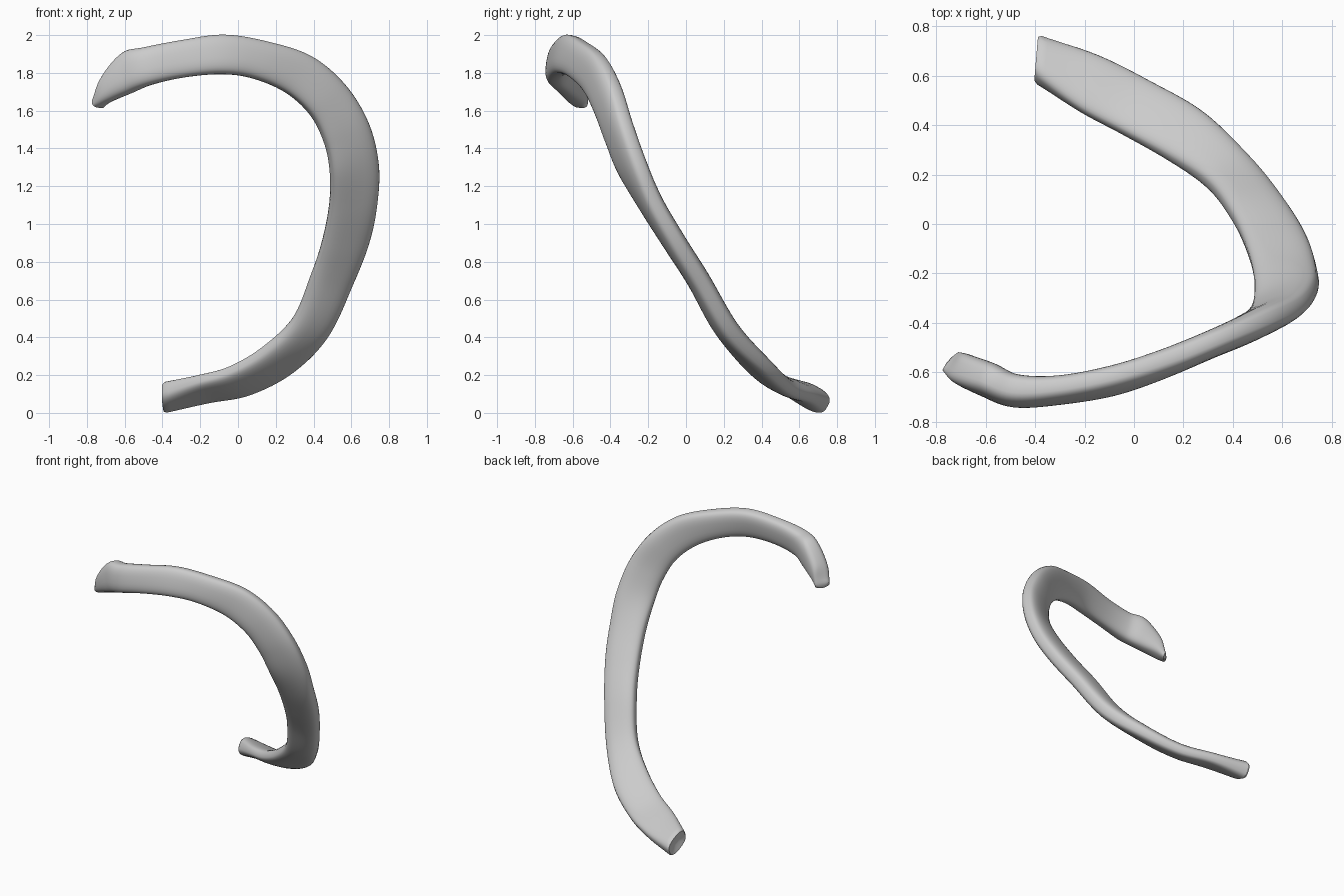
import bpy
import bmesh
from math import cos, sin, pi, copysign
from mathutils import Vector

SIDES = 32
STEPS = 8

default_cube = bpy.data.objects.get("Cube")
if default_cube:
    bpy.data.objects.remove(default_cube, do_unlink=True)

# Stations along the bone: inner edge, outer edge, thickness
STATIONS = [
    ((-.735, -.565, 1.615), (-.745, -.55, 1.66), .1),
    ((-.675, -.595, 1.648), (-.712, -.58, 1.78), .13),
    ((-.58, -.645, 1.69), (-.605, -.615, 1.905), .14),
    ((-.47, -.69, 1.735), (-.49, -.66, 1.935), .13),
    ((-.3, -.69, 1.775), (-.31, -.655, 1.97), .11),
    ((-.1, -.66, 1.795), (-.08, -.61, 2), .11),
    ((.07, -.6, 1.775), (.15, -.54, 1.965), .11),
    ((.25, -.52, 1.7), (.38, -.45, 1.89), .11),
    ((.385, -.455, 1.58), (.56, -.375, 1.74), .12),
    ((.46, -.395, 1.43), (.685, -.315, 1.54), .12),
    ((.49, -.33, 1.28), (.74, -.24, 1.32), .12),
    ((.485, -.21, 1.1), (.735, -.16, 1.11), .12),
    ((.445, -.075, .9), (.695, -.05, .91), .12),
    ((.385, .045, .72), (.61, .085, .69), .12),
    ((.29, .165, .49), (.48, .25, .42), .12),
    ((.13, .27, .33), (.29, .44, .23), .11),
    ((-.05, .37, .225), (.07, .57, .115), .1),
    ((-.22, .46, .175), (-.15, .68, .075), .1),
    ((-.39, .575, .13), (-.375, .75, .035), .13),
]


def make_material(name, color):
    material = bpy.data.materials.new(name)
    material.use_nodes = True
    material.diffuse_color = color
    shader = material.node_tree.nodes["Principled BSDF"]
    shader.inputs["Base Color"].default_value = color
    shader.inputs["Roughness"].default_value = .7
    return material


def smooth_between(before, start, end, after, t):
    """Spline through start and end, guided by their neighbours."""
    bend = before * 2 - start * 5 + end * 4 - after
    twist = (start - end) * 3 + after - before
    return (start * 2 + (end - before) * t + bend * t**2 + twist * t**3) / 2


def refine(values):
    """Insert smooth intermediate values along a list."""
    padded = [values[0] * 2 - values[1], *values, values[-1] * 2 - values[-2]]
    result = []
    for i in range(len(values) - 1):
        for step in range(STEPS):
            result.append(smooth_between(*padded[i:i + 4], step / STEPS))
    return result + [values[-1]]


def rounded(value, power):
    return copysign(abs(value) ** power, value)


def build_bone(name, material):
    inner = refine([Vector(station[0]) for station in STATIONS])
    outer = refine([Vector(station[1]) for station in STATIONS])
    thickness = refine([station[2] for station in STATIONS])
    centres = [(a + b) / 2 for a, b in zip(inner, outer)]
    last = len(centres) - 1
    bm = bmesh.new()

    def add_ring(i, scale=1, shift=0):
        tangent = (centres[min(i + 1, last)] - centres[max(i - 1, 0)]).normalized()
        half_width = (outer[i] - inner[i]) / 2
        normal = tangent.cross(half_width).normalized()
        ring = []
        for side in range(SIDES):
            angle = 2 * pi * side / SIDES
            across = half_width * rounded(cos(angle), .8)
            depth = normal * rounded(sin(angle), .65) * thickness[i] / 2
            point = centres[i] + (across + depth) * scale + tangent * shift
            ring.append(bm.verts.new(point))
        return ring

    # Rounded tip, swept shaft, then a blunt end with a shallow hollow
    rings = [add_ring(0, .5, -.012)]
    rings += [add_ring(i) for i in range(last + 1)]
    rings += [add_ring(last, .9, .015), add_ring(last, .7, .012), add_ring(last, .3, .0)]
    for first, second in zip(rings, rings[1:]):
        for side in range(SIDES):
            following = (side + 1) % SIDES
            bm.faces.new((first[side], first[following], second[following], second[side]))
    bm.faces.new(rings[0])
    bm.faces.new(rings[-1])
    bmesh.ops.recalc_face_normals(bm, faces=bm.faces[:])

    mesh = bpy.data.meshes.new(name)
    bm.to_mesh(mesh)
    bm.free()
    mesh.materials.append(material)
    bone = bpy.data.objects.new(name, mesh)
    bpy.context.collection.objects.link(bone)
    bpy.context.view_layer.objects.active = bone
    bone.select_set(True)
    bpy.ops.object.shade_smooth_by_angle()
    return bone


bone_grey = make_material("bone_grey", (.6, .6, .6, 1))
build_bone("rib_bone", bone_grey)
